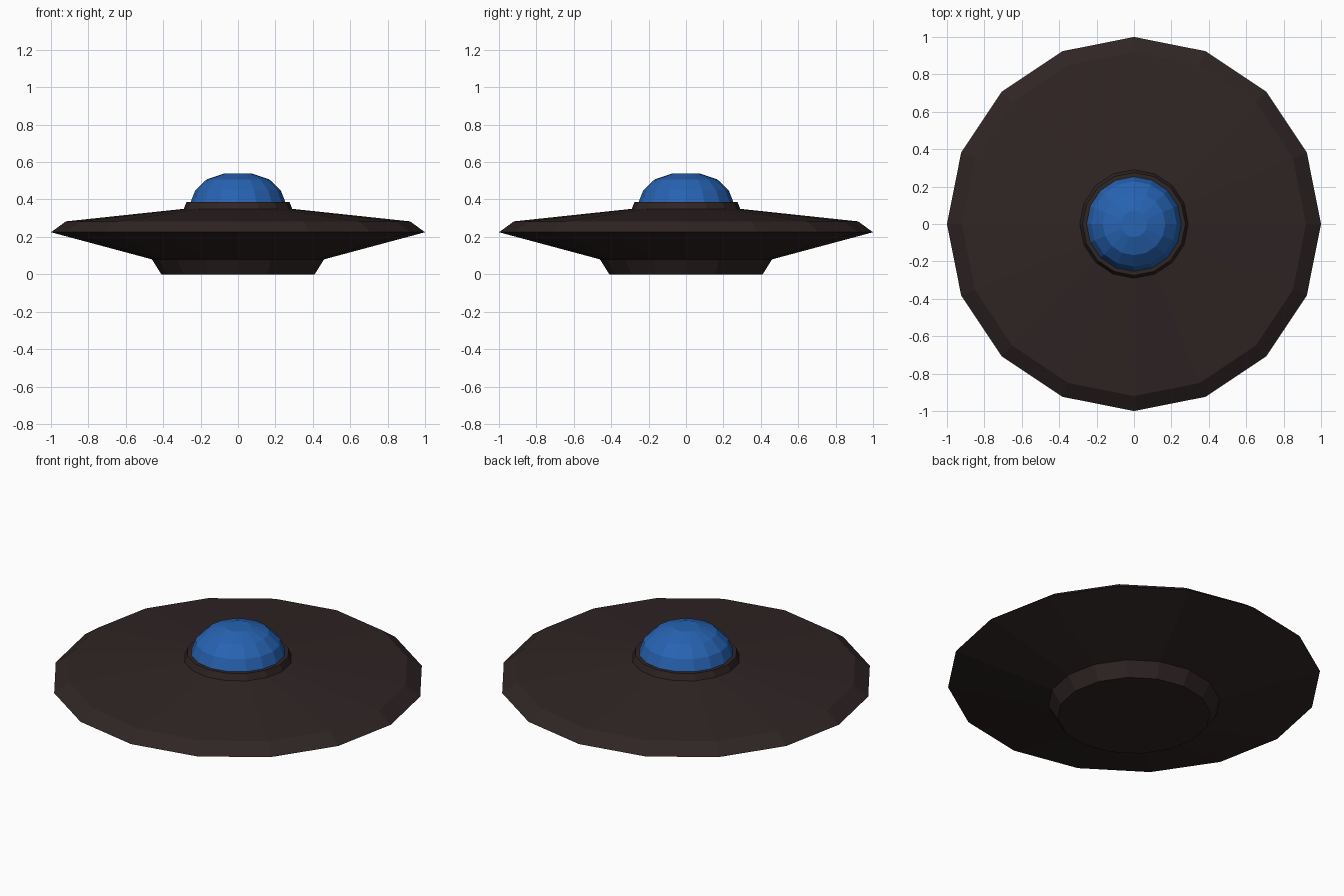
import bpy
import bmesh
from math import cos, sin, tau

SIDES = 16

cube = bpy.data.objects.get("Cube")
if cube:
    bpy.data.objects.remove(cube, do_unlink=True)


def make_material(name, rgb):
    mat = bpy.data.materials.new(name)
    mat.use_nodes = True
    mat.diffuse_color = (*rgb, 1)
    mat.node_tree.nodes["Principled BSDF"].inputs["Base Color"].default_value = (*rgb, 1)
    return mat


def lathe(name, profile, mat):
    """Turn a bottom-to-top (radius, height) profile into a closed faceted solid."""
    bm = bmesh.new()
    rings = [[bm.verts.new((r * cos(tau * i / SIDES), r * sin(tau * i / SIDES), z))
              for i in range(SIDES)] for r, z in profile]
    for low, high in zip(rings, rings[1:]):
        for i in range(SIDES):
            j = (i + 1) % SIDES
            bm.faces.new((low[i], low[j], high[j], high[i]))
    bm.faces.new(rings[0][::-1])
    bm.faces.new(rings[-1])
    mesh = bpy.data.meshes.new(name)
    bm.to_mesh(mesh)
    bm.free()
    mesh.materials.append(mat)
    obj = bpy.data.objects.new(name, mesh)
    bpy.context.collection.objects.link(obj)
    return obj


hull_brown = make_material("dark brown metal", (0.029, 0.018, 0.018))
glass_blue = make_material("blue glass", (0.02, 0.125, 0.45))

# Saucer body with its foot
lathe("saucer_hull", [(0.41, 0), (0.46, 0.08), (1.0, 0.225), (0.92, 0.283), (0.29, 0.35)], hull_brown)

# Collar holding the dome
lathe("dome_collar", [(0.29, 0.35), (0.275, 0.387)], hull_brown)

# Cockpit dome
lathe("cockpit_dome", [(0.253, 0.387), (0.228, 0.45), (0.167, 0.508), (0.07, 0.54)], glass_blue)
